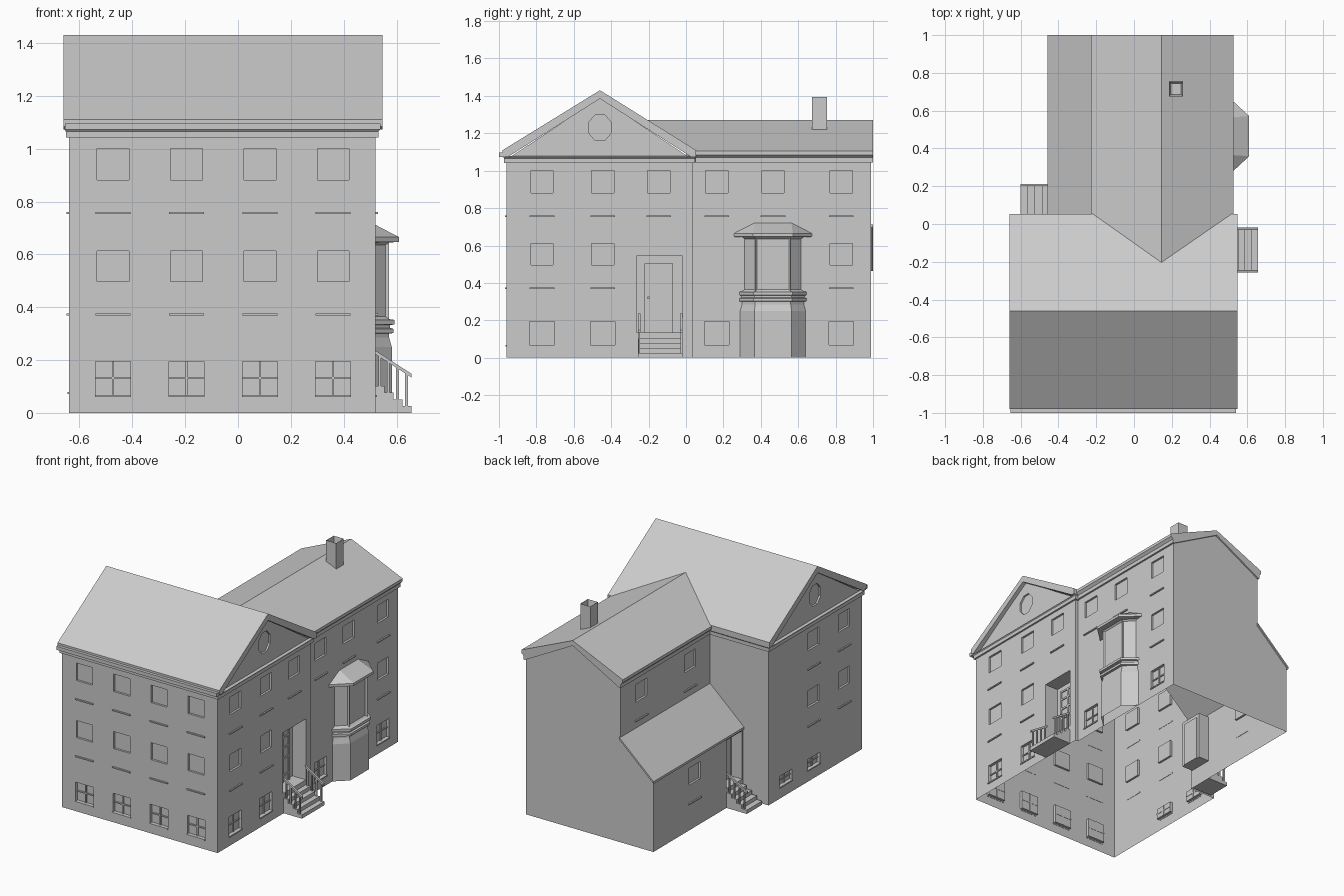
import bpy, bmesh, math
from mathutils import Vector

if "Cube" in bpy.data.objects:
    bpy.data.objects.remove(bpy.data.objects["Cube"])


def finish(name, bm):
    bmesh.ops.recalc_face_normals(bm, faces=bm.faces)
    me = bpy.data.meshes.new(name)
    bm.to_mesh(me)
    bm.free()
    ob = bpy.data.objects.new(name, me)
    bpy.context.collection.objects.link(ob)
    return ob


def add_box(bm, x0, x1, y0, y1, z0, z1):
    vs = bmesh.ops.create_cube(bm, size=1)["verts"]
    for v in vs:
        v.co = Vector(((x0 + x1) / 2 + v.co.x * (x1 - x0),
                       (y0 + y1) / 2 + v.co.y * (y1 - y0),
                       (z0 + z1) / 2 + v.co.z * (z1 - z0)))


def add_prism(bm, pts, axis, a, b):
    """Extrude a 2D profile along an axis: x -> (y,z), y -> (x,z)."""
    put = (lambda p, d: (d, p[0], p[1])) if axis == "x" else (lambda p, d: (p[0], d, p[1]))
    r0 = [bm.verts.new(put(p, a)) for p in pts]
    r1 = [bm.verts.new(put(p, b)) for p in pts]
    n = len(pts)
    bm.faces.new(r0)
    bm.faces.new(r1[::-1])
    for i in range(n):
        bm.faces.new((r0[i], r1[i], r1[(i + 1) % n], r0[(i + 1) % n]))


def prism(name, pts, axis, a, b):
    bm = bmesh.new()
    add_prism(bm, pts, axis, a, b)
    return finish(name, bm)


def boolean(ob, other, op):
    m = ob.modifiers.new("cut", "BOOLEAN")
    m.operation, m.object, m.solver = op, other, "EXACT"
    dg = bpy.context.evaluated_depsgraph_get()
    me = bpy.data.meshes.new_from_object(ob.evaluated_get(dg))
    ob.modifiers.clear()
    ob.data = me
    bpy.data.objects.remove(other)


# wall planes: axis, position, outward sign
SIDES = {"front": ("y", -.96, -1), "right": ("x", .52, 1), "wing": ("x", .50, 1),
         "left": ("x", -.64, -1), "wing_left": ("x", -.205, -1), "lean": ("x", -.45, -1)}


def wall_box(bm, side, u0, u1, z0, z1, inner, outer):
    ax, p, s = SIDES[side]
    a, b = sorted((p - s * inner, p + s * outer))
    if ax == "y":
        add_box(bm, u0, u1, a, b, z0, z1)
    else:
        add_box(bm, a, b, u0, u1, z0, z1)


cut, sills, bars = bmesh.new(), bmesh.new(), bmesh.new()


def sash(side, u, z0, z1):
    wall_box(cut, side, u - .06, u + .06, z0 + .125, z1, .014, .02)
    wall_box(sills, side, u - .066, u + .066, z0 - .004, z0 + .004, .002, .009)


def basement(side, u, z0=.068, z1=.195):
    wall_box(cut, side, u - .066, u + .066, z0, z1, .02, .02)
    wall_box(sills, side, u - .068, u + .068, z0 - .008, z0, .002, .006)
    zm = (z0 + z1) / 2
    wall_box(bars, side, u - .004, u + .004, z0, z1, .022, -.012)
    wall_box(bars, side, u - .066, u + .066, zm - .004, zm + .004, .022, -.013)


# window layout
UP, MID = (.757, 1.0), (.372, .612)
for x in (-.473, -.195, .083, .36):
    sash("front", x, *UP)
    sash("front", x, *MID)
    basement("front", x)
for y in (-.77, -.445):
    for s in ("right", "left"):
        sash(s, y, *UP)
        sash(s, y, *MID)
    basement("right", y)
sash("right", -.145, *UP)
for y in (.165, .465, .83):
    sash("wing", y, *UP)
sash("wing", .83, *MID)
for y in (.165, .83):
    basement("wing", y)
for y in (-.445, -.15):
    basement("left", y, .08, .15)
for y in (.25, .77):
    sash("wing_left", y, *UP)
sash("lean", .55, .18, .42)

# door recesses and gable vents
wall_box(cut, "right", -.265, -.02, .135, .545, .10, .03)
add_box(cut, -.50, -.37, .045, .21, .13, .455)
octagon = [(-.46 + .065 * math.cos(math.pi / 8 + i * math.pi / 4),
            1.23 + .075 * math.sin(math.pi / 8 + i * math.pi / 4)) for i in range(8)]
add_prism(cut, octagon, "x", .508, .54)
add_prism(cut, octagon, "x", -.628, -.66)

# hollow wall shell, open underneath
walls = prism("walls", [(-.96, 0), (-.96, 1.06), (-.46, 1.39), (.035, 1.06), (.035, 0)], "x", -.64, .52)
wing = prism("wing_walls", [(.50, 0), (.50, 1.09), (.145, 1.255), (-.205, 1.09), (-.205, .70),
                            (-.45, .475), (-.45, 0)], "y", 0, .99)
boolean(walls, wing, "UNION")
boolean(walls, finish("cutters", cut), "DIFFERENCE")
bm = bmesh.new()
bm.from_mesh(walls.data)
bmesh.ops.delete(bm, geom=[f for f in bm.faces if all(v.co.z < 1e-4 for v in f.verts)], context="FACES")
bm.to_mesh(walls.data)
bm.free()
finish("window_sills", sills)
finish("window_bars", bars)

# main roof with raking pediment edges
prism("main_roof", [(-.98, 1.085), (-.98, 1.11), (-.46, 1.43), (.053, 1.11), (.053, 1.072),
                    (.03, 1.072), (-.46, 1.385), (-.955, 1.072)], "x", -.66, .547)
bm = bmesh.new()
add_box(bm, -.655, .54, -1.0, -.965, 1.072, 1.096)
finish("gutter", bm)

# frieze band round the main block
bm = bmesh.new()
rings = []
for o, z in ((0, 1.042), (.012, 1.042), (.012, 1.066), (.017, 1.072), (0, 1.078)):
    rings.append([bm.verts.new(c) for c in ((-.64 - o, -.96 - o, z), (.52 + o, -.96 - o, z),
                                            (.52 + o, .035 + o, z), (-.64 - o, .035 + o, z))])
for a, b in zip(rings, rings[1:]):
    for i in range(4):
        bm.faces.new((a[i], a[(i + 1) % 4], b[(i + 1) % 4], b[i]))
finish("frieze", bm)

# wing roof, its front end trimmed to the main roof slope
half = [(.355, 1.045), (.367, 1.045), (.367, 1.07), (.383, 1.085), (.383, 1.105)]
prof = ([(.145 + x, z) for x, z in half] + [(.145, 1.27)]
        + [(.145 - x * .975, z) for x, z in half[::-1]] + [(.145, 1.235)])
roof = prism("wing_roof", prof, "y", 0, 1.0)
for v in roof.data.vertices:
    if v.co.y < .5:
        v.co.y = .05 - max(0, v.co.z - 1.11) / .627
prism("lean_to_roof", [(-.20, .697), (-.20, .712), (-.458, .48), (-.458, .465)], "y", .036, 1.0)

# chimney
bm = bmesh.new()
add_box(bm, .185, .26, .675, .755, 1.2, 1.395)
bm.normal_update()
top = [f for f in bm.faces if f.normal.z > .9]
bmesh.ops.inset_individual(bm, faces=top, thickness=.014)
bmesh.ops.translate(bm, verts=top[0].verts, vec=(0, 0, -.06))
finish("chimney", bm)

# bay window: (z, half width at wall, half width at front, front x)
levels = [(0, .175, .10, .582), (.25, .175, .10, .582), (.285, .165, .095, .572), (.30, .165, .095, .572),
          (.302, .178, .103, .588), (.318, .178, .103, .588), (.322, .168, .098, .576), (.332, .168, .098, .576),
          (.335, .18, .105, .592), (.352, .18, .105, .592), (.355, .165, .095, .572), (.645, .165, .095, .572),
          (.647, .208, .106, .61), (.665, .208, .106, .61), (.72, .10, .099, .505)]
bm = bmesh.new()
rings = [[bm.verts.new(c) for c in ((.50, .465 - w, z), (x, .465 - f, z), (x, .465 + f, z), (.50, .465 + w, z))]
         for z, w, f, x in levels]
panes = []
for k, (a, b) in enumerate(zip(rings, rings[1:])):
    for i in range(3):
        f = bm.faces.new((a[i], a[i + 1], b[i + 1], b[i]))
        if k == 10:
            panes.append(f)
bm.faces.new(rings[-1])
bm.normal_update()
bmesh.ops.inset_individual(bm, faces=panes, thickness=.013, depth=-.01)
finish("bay_window", bm)

# glazed front door and plain side door
bm = bmesh.new()
add_box(bm, .415, .428, -.22, -.07, .135, .505)
for y in (-.215, -.145, -.075):
    add_box(bm, .425, .435, y - .006, y + .006, .135, .505)
for z in (.185, .30, .37, .44, .498):
    add_box(bm, .425, .434, -.22, -.07, z - .006, z + .006)
add_box(bm, .43, .445, -.207, -.195, .315, .327)
finish("front_door", bm)
bm = bmesh.new()
add_box(bm, -.378, -.364, .065, .19, .13, .43)
add_box(bm, -.388, -.376, .17, .18, .27, .282)
finish("side_door", bm)


# steps with sloping handrails; s is the outward direction
def stairs(name, wall, s, run, y0, y1, rail_ys):
    bm = bmesh.new()
    t = run / 4
    for i in range(4):
        a, b = sorted((wall + s * t * i, wall + s * t * (i + 1)))
        add_box(bm, a, b, y0, y1, 0, .102 - .0255 * i)
    finish(name + "_steps", bm)
    bm = bmesh.new()
    for y in rail_ys:
        e = wall + s * run
        add_prism(bm, [(wall, .222), (wall, .236), (e, .148), (e, .134)], "y", y - .006, y + .006)
        for k in (.12, .36, .61, .86):
            x = wall + s * run * k
            add_box(bm, x - .005, x + .005, y - .005, y + .005, .10 - .09 * k, .228 - .088 * k)
    finish(name + "_railing", bm)


stairs("front_door", .52, 1, .137, -.257, -.018, (-.25, -.025))
stairs("side_door", -.45, -1, .152, .05, .212, (.206,))
